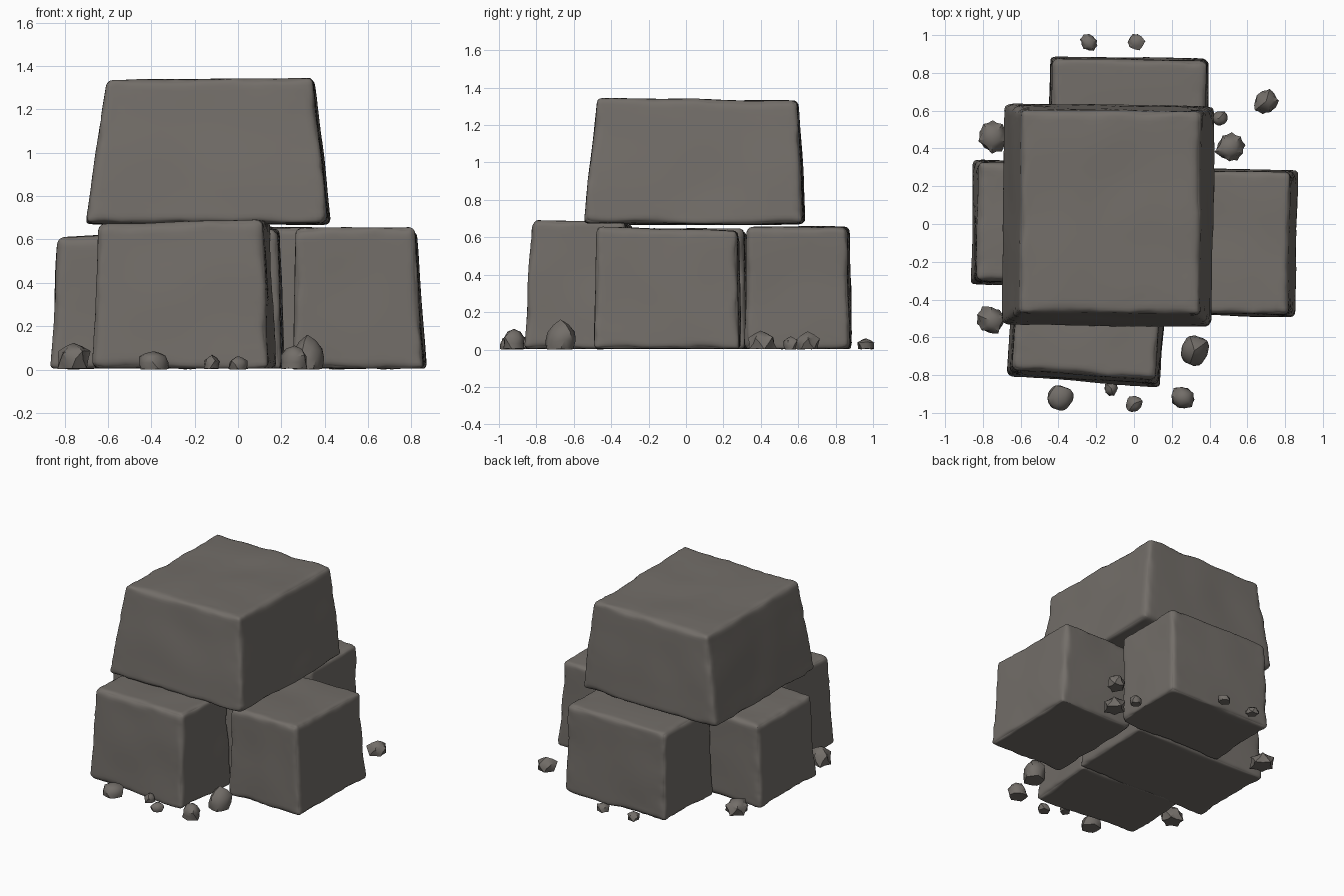
import bpy, bmesh, math, random
from mathutils import Vector, Matrix, noise

random.seed(4)
cube = bpy.data.objects.get("Cube")
if cube:
    bpy.data.objects.remove(cube)

# Single stone colour
stone = bpy.data.materials.new("warm_grey_stone")
stone.use_nodes = True
STONE = (0.17, 0.155, 0.14, 1)
stone.diffuse_color = STONE
bsdf = stone.node_tree.nodes["Principled BSDF"]
bsdf.inputs["Base Color"].default_value = STONE
bsdf.inputs["Roughness"].default_value = 0.9


def finish(name, bm, angle):
    """Turn a bmesh into a smooth-shaded stone object."""
    bmesh.ops.recalc_face_normals(bm, faces=bm.faces)
    mesh = bpy.data.meshes.new(name)
    bm.to_mesh(mesh)
    bm.free()
    mesh.materials.append(stone)
    obj = bpy.data.objects.new(name, mesh)
    bpy.context.collection.objects.link(obj)
    bpy.ops.object.select_all(action="DESELECT")
    obj.select_set(True)
    bpy.context.view_layer.objects.active = obj
    bpy.ops.object.shade_smooth_by_angle(angle=math.radians(angle))
    return obj


def block(name, xs, ys, zs, top_xs, top_ys, yaw=0, tilt=(0, 0), seed=0):
    """Hewn block: tapers from base extents to top extents, with worn edges."""
    low = Vector((xs[0], ys[0], zs[0]))
    high = Vector((xs[1], ys[1], zs[1]))
    mid, half = (low + high) / 2, (high - low) / 2
    offset = Vector((seed * 7.3, seed * 3.1, seed * 5.7))
    bm = bmesh.new()
    bmesh.ops.create_cube(bm, size=2)
    bmesh.ops.subdivide_edges(bm, edges=bm.edges[:], cuts=27, use_grid_fill=True)
    spin = Matrix.Rotation(math.radians(yaw), 3, "Z")
    for v in bm.verts:
        # Bunch the grid toward the edges, where the wear is
        c = Vector([math.sin(a * math.pi / 2) for a in v.co])
        p = Vector([a * h for a, h in zip(c, half)])
        # Chipped, rounded edges with a varying radius
        n = noise.noise(p * 6 + offset)
        r = 0.033 + 0.025 * n
        core = Vector([max(-h + r, min(h - r, a)) for a, h in zip(p, half)])
        gap = p - core
        if gap.length > 1e-6:
            p = core + gap.normalized() * min(r, gap.length)
        # Shallow undulation on the faces and finer nicks near the edges
        edge = sorted(abs(a) for a in c)[1] ** 8
        wave = 0.010 * noise.noise(p * 3 + offset) - 0.012 * edge * abs(noise.noise(p * 15 + offset))
        p += c.normalized() * wave
        # Taper and shift toward the top extents
        t = (p.z + half.z) / (2 * half.z)
        for i, (base, top) in enumerate(((xs, top_xs), (ys, top_ys))):
            u = p[i] / half[i] / 2 + 0.5
            a = base[0] + (top[0] - base[0]) * t
            b = base[1] + (top[1] - base[1]) * t
            p[i] = a + (b - a) * u - mid[i]
        p.z += t * (tilt[0] * p.x + tilt[1] * p.y)
        v.co = spin @ p + mid
        if zs[0] == 0:
            v.co.z = max(0.004, v.co.z)
    return finish(name, bm, 50)


# Four supporting blocks and the capstone
block("front_block", (-0.66, 0.16), (-0.84, -0.30), (0, 0.68),
      (-0.63, 0.13), (-0.80, -0.30), yaw=-4, tilt=(0.03, -0.02), seed=1)
block("back_block", (-0.45, 0.39), (0.32, 0.885), (0, 0.655),
      (-0.44, 0.38), (0.33, 0.87), yaw=-1, seed=2)
block("left_block", (0.26, 0.865), (-0.49, 0.29), (0, 0.645),
      (0.27, 0.82), (-0.475, 0.28), yaw=-1, tilt=(0, -0.03), seed=3)
block("right_block", (-0.86, 0.21), (-0.33, 0.33), (0, 0.63),
      (-0.83, 0.19), (-0.31, 0.32), yaw=-1, tilt=(0.04, 0), seed=4)
block("top_block", (-0.70, 0.425), (-0.545, 0.635), (0.67, 1.335),
      (-0.60, 0.35), (-0.47, 0.60), yaw=-0.6, tilt=(0.01, -0.01), seed=5)

# Loose rubble: x, y, radius, height
rubble = [
    (-0.76, -0.51, 0.085, 0.13), (-0.39, -0.92, 0.07, 0.09),
    (-0.12, -0.87, 0.042, 0.06), (0, -0.95, 0.05, 0.06),
    (0.26, -0.92, 0.07, 0.10), (0.32, -0.67, 0.085, 0.145),
    (0.51, 0.40, 0.085, 0.10), (0.45, 0.56, 0.045, 0.07),
    (0.70, 0.65, 0.075, 0.09), (0.01, 0.965, 0.05, 0.06),
    (-0.24, 0.96, 0.05, 0.055), (-0.75, 0.46, 0.09, 0.10),
]
for i, (x, y, radius, height) in enumerate(rubble):
    bm = bmesh.new()
    bmesh.ops.create_icosphere(bm, subdivisions=1, radius=1)
    spin = Matrix.Rotation(random.uniform(0, math.tau), 3, "Z")
    for v in bm.verts:
        p = spin @ v.co * random.uniform(0.85, 1.15)
        z = max(0, 0.3 + p.z * 0.7) * height
        v.co = (x + p.x * radius, y + p.y * radius, z + 0.002)
    bmesh.ops.subdivide_edges(bm, edges=bm.edges[:], cuts=1, use_grid_fill=True, smooth=0.3)
    for v in bm.verts:
        v.co.z = max(0, v.co.z)
    finish(f"rubble_{i + 1}", bm, 40)
